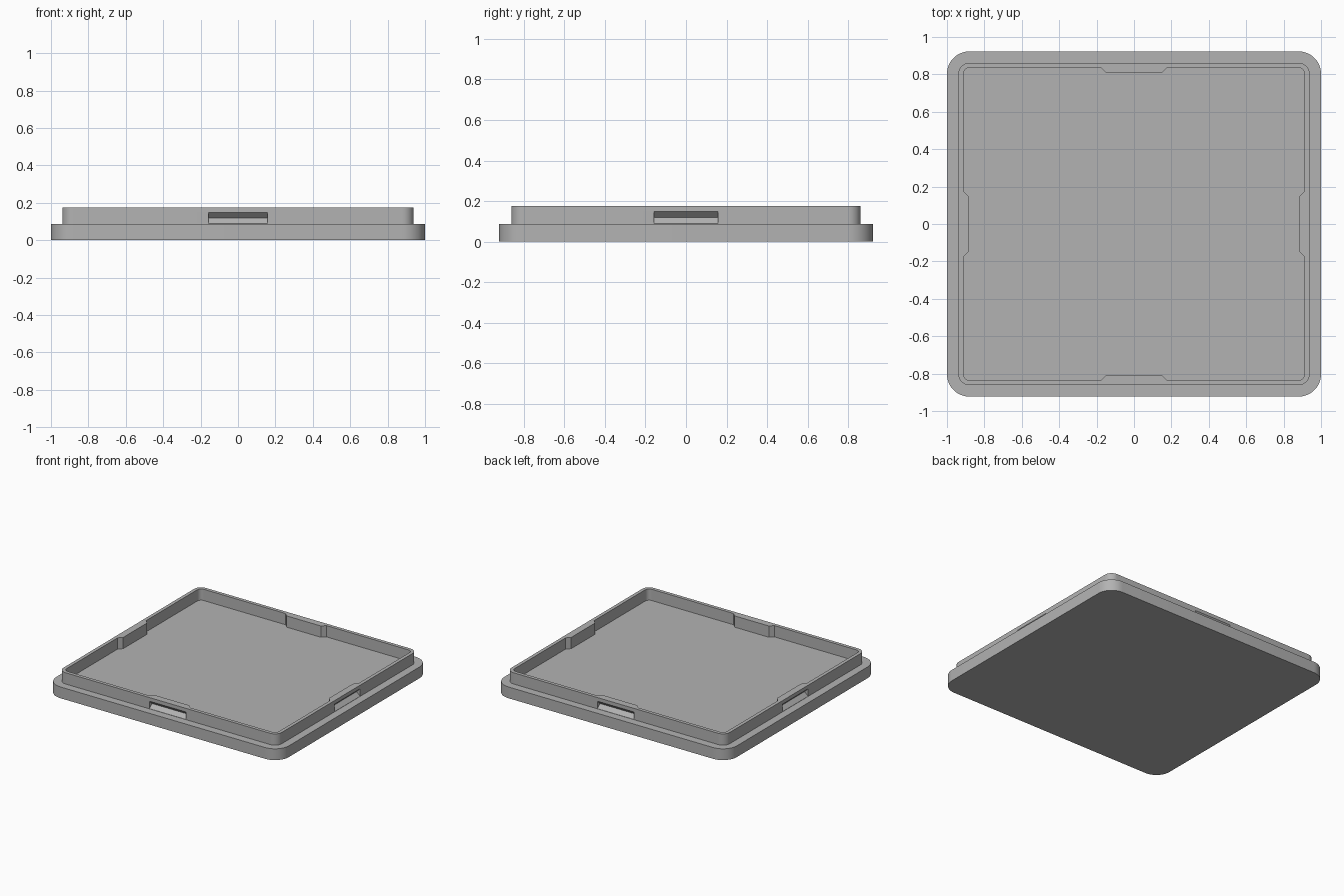
import bpy, bmesh
from math import cos, sin, pi, radians

old = bpy.data.objects.get("Cube")
if old:
    bpy.data.objects.remove(old)

HX, HY = 1.0, 0.923          # half size of the plate
STEP, TOP = 0.0875, 0.175    # plate top, rim top
SLOT, DEPTH = 0.157, 0.029   # half length and depth of the snap slots

grey = bpy.data.materials.new("grey plastic")
grey.use_nodes = True
colour = (0.45, 0.45, 0.45, 1)
grey.diffuse_color = colour
grey.node_tree.nodes["Principled BSDF"].inputs["Base Color"].default_value = colour


def rounded_outline(hx, hy, r, bump=None, steps=10):
    """Counter-clockwise rounded rectangle, optionally with a bump on each side."""
    pts = []
    for i, (sx, sy) in enumerate([(1, 1), (-1, 1), (-1, -1), (1, -1)]):
        for k in range(steps + 1):
            a = (i + k / steps) * pi / 2
            pts.append((sx * (hx - r) + r * cos(a), sy * (hy - r) + r * sin(a)))
        if bump:
            w, d = bump
            reach = hx if i % 2 else hy
            nx, ny = round(cos((i + 1) * pi / 2)), round(sin((i + 1) * pi / 2))
            for t, inset in [(w + d, 0), (w, d), (-w, d), (-w - d, 0)]:
                out = reach - inset
                pts.append((nx * out + ny * t, ny * out - nx * t))
    return pts


def make_solid(name, bottom, top):
    """Closed solid between two matching rings of 3D points."""
    bm = bmesh.new()
    lo = [bm.verts.new(p) for p in bottom]
    hi = [bm.verts.new(p) for p in top]
    bm.faces.new(lo[::-1])
    bm.faces.new(hi)
    for i in range(len(lo)):
        j = (i + 1) % len(lo)
        bm.faces.new((lo[i], lo[j], hi[j], hi[i]))
    bmesh.ops.recalc_face_normals(bm, faces=bm.faces[:])
    mesh = bpy.data.meshes.new(name)
    bm.to_mesh(mesh)
    bm.free()
    mesh.materials.append(grey)
    obj = bpy.data.objects.new(name, mesh)
    bpy.context.collection.objects.link(obj)
    return obj


def prism(name, outline, z0, z1):
    return make_solid(name, [(x, y, z0) for x, y in outline], [(x, y, z1) for x, y in outline])


def cut(obj, cutter):
    mod = obj.modifiers.new("cut", 'BOOLEAN')
    mod.operation, mod.solver, mod.object = 'DIFFERENCE', 'EXACT', cutter
    bpy.context.view_layer.objects.active = obj
    bpy.ops.object.modifier_apply(modifier=mod.name)
    bpy.data.objects.remove(cutter)


# Base plate and raised rim
plate = prism("base_plate", rounded_outline(HX, HY, 0.12), 0, STEP)
RX, RY = HX - 0.061, HY - 0.061
rim = prism("rim", rounded_outline(RX, RY, 0.06), STEP, TOP)

# Hollow of the rim, leaving a bump behind each slot
cut(rim, prism("hollow", rounded_outline(RX - 0.027, RY - 0.027, 0.032, (0.147, 0.028)), 0, 0.3))

# V-shaped snap slots on the four outer sides
profile = [(0.01, 0.079), (-DEPTH, 0.118), (0.01, 0.157)]
for side in (1, -1):
    for axis, reach in ((0, RX), (1, RY)):
        ends = []
        for t in (-SLOT, SLOT):
            ring = [(side * (reach + o), t, z) for o, z in profile]
            ends.append([(y, x, z) if axis else (x, y, z) for x, y, z in ring])
        cut(rim, make_solid("slot", *ends))

# Smooth the round corners, keep the edges sharp
bpy.ops.object.select_all(action='DESELECT')
for obj in (plate, rim):
    obj.select_set(True)
bpy.context.view_layer.objects.active = rim
bpy.ops.object.shade_smooth_by_angle(angle=radians(30))
